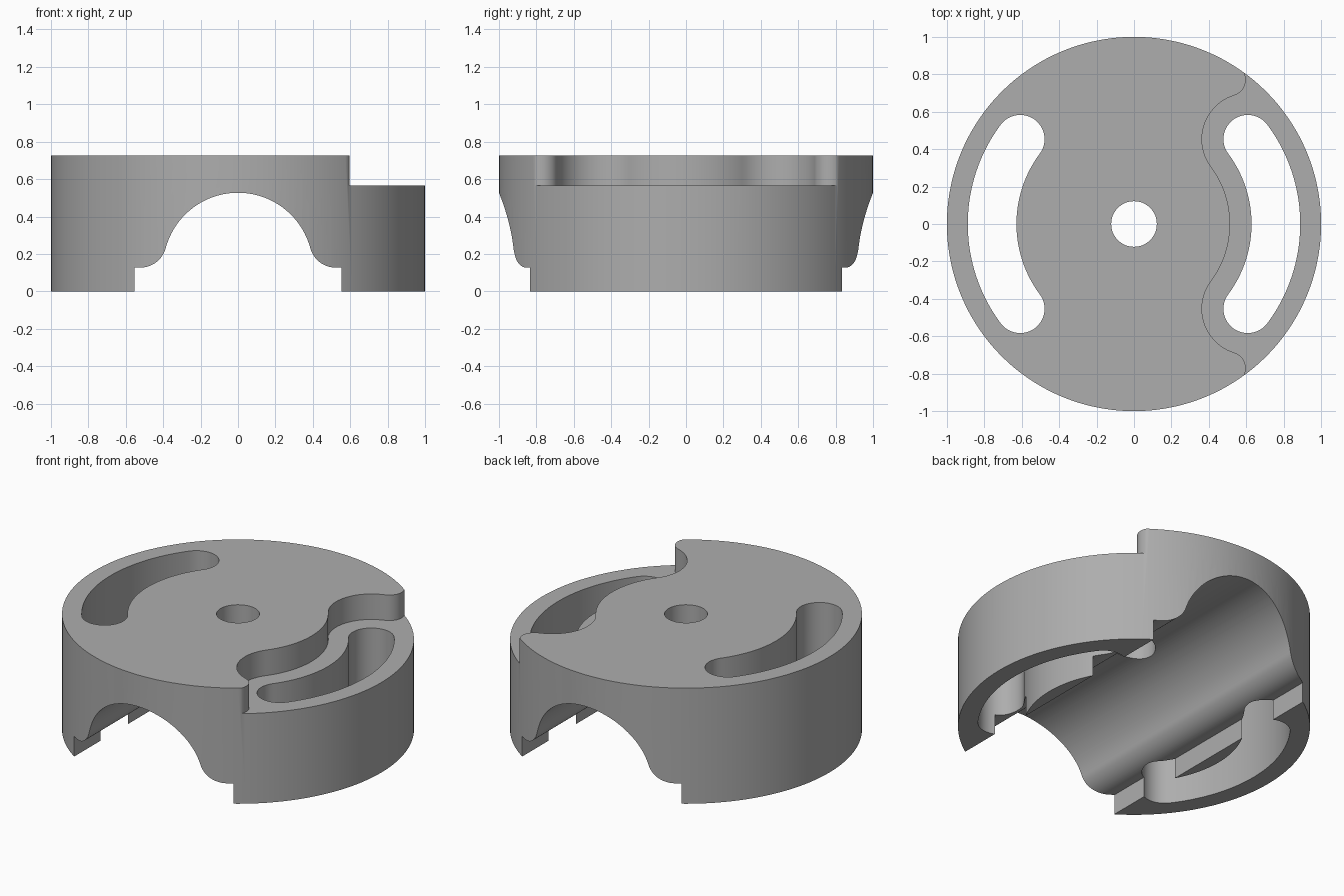
import bpy, bmesh
from math import sin, cos, radians, degrees, atan2, hypot
from mathutils import Matrix

HEIGHT, RIM_Z = 0.725, 0.565
END = (0.608, 0.453)                    # centre of a slot end
MID_R = hypot(*END)
END_A = degrees(atan2(END[1], END[0]))

cube = bpy.data.objects.get("Cube")
if cube:
    bpy.data.objects.remove(cube, do_unlink=True)

grey = bpy.data.materials.new("grey")
grey.use_nodes = True
colour = (0.42, 0.42, 0.42, 1)
grey.diffuse_color = colour
grey.node_tree.nodes["Principled BSDF"].inputs["Base Color"].default_value = colour


def arc(c, r, a, b, n=24):
    angles = [radians(a + (b - a) * i / n) for i in range(n + 1)]
    return [(c[0] + r * cos(t), c[1] + r * sin(t)) for t in angles]


def mirror(points, axis):
    """Reflect a path and reverse it so the outline can continue."""
    sx, sy = (-1, 1) if axis == "x" else (1, -1)
    return [(x * sx, y * sy) for x, y in reversed(points)]


def prism(name, points, low, high, matrix=Matrix()):
    bm = bmesh.new()
    face = bm.faces.new([bm.verts.new((x, y, low)) for x, y in points])
    top = bmesh.ops.extrude_face_region(bm, geom=[face])
    verts = [v for v in top["geom"] if isinstance(v, bmesh.types.BMVert)]
    bmesh.ops.translate(bm, verts=verts, vec=(0, 0, high - low))
    bm.transform(matrix)
    bmesh.ops.recalc_face_normals(bm, faces=bm.faces)
    mesh = bpy.data.meshes.new(name)
    bm.to_mesh(mesh)
    bm.free()
    mesh.materials.append(grey)
    obj = bpy.data.objects.new(name, mesh)
    bpy.context.collection.objects.link(obj)
    return obj


# Main body
body = prism("slotted_disc_body", arc((0, 0), 1, 0, 360, 144)[:-1], 0, HEIGHT)
cutters = []

# Curved slots and the stepped recesses around them
half_width, recess_r = 0.13, 0.245
tip, tip_r = (0.511, 0.77), 0.086
tip_a = degrees(atan2(END[1] - tip[1], END[0] - tip[0]))
slot = arc((0, 0), MID_R + half_width, 0, END_A)
slot += arc(END, half_width, END_A, END_A + 180)[1:]
slot += arc((0, 0), MID_R - half_width, END_A, 0)[1:]
slot += mirror(slot, "y")[1:-1]

recess = [(1.2, 0.828)] + arc(tip, tip_r, 42, tip_a)
recess += arc(END, recess_r, tip_a + 180, END_A + 180)[1:]
recess += arc((0, 0), MID_R - recess_r, END_A, 0)[1:]
recess += mirror(recess, "y")[1:]

for side, turn in (("left", 0), ("right", 180)):
    rot = Matrix.Rotation(radians(turn), 4, "Z")
    cutters.append(prism(side + "_slot_cutter", slot, -0.1, 0.9, rot))
    cutters.append(prism(side + "_recess_cutter", recess, RIM_Z, 0.9, rot))

# Centre hole
cutters.append(prism("hole_cutter", arc((0, 0), 0.122, 0, 360, 48)[:-1], -0.1, 0.9))

# Arched tunnel with rounded shoulders, running front to back
base_z, arch_r, shoulder = 0.127, 0.4, (0.522, 0.267)
join = degrees(atan2(shoulder[1] - base_z, shoulder[0]))
half = [(0.553, -0.1), (0.553, base_z)]
half += arc(shoulder, shoulder[1] - base_z, 270, 180 + join)
half += arc((0, base_z), arch_r, join, 90, 32)[1:]
tunnel = half + mirror(half, "x")[1:]
cutters.append(prism("tunnel_cutter", tunnel, -1.2, 1.2, Matrix.Rotation(radians(90), 4, "X")))

# Cut, then smooth the curved walls
bpy.ops.object.select_all(action="DESELECT")
bpy.context.view_layer.objects.active = body
body.select_set(True)
for cutter in cutters:
    cutter.hide_render = True
    mod = body.modifiers.new(cutter.name, "BOOLEAN")
    mod.operation, mod.solver, mod.object = "DIFFERENCE", "EXACT", cutter
    bpy.ops.object.modifier_apply(modifier=mod.name)
    bpy.data.objects.remove(cutter, do_unlink=True)
bpy.ops.object.shade_smooth_by_angle(angle=radians(30))
